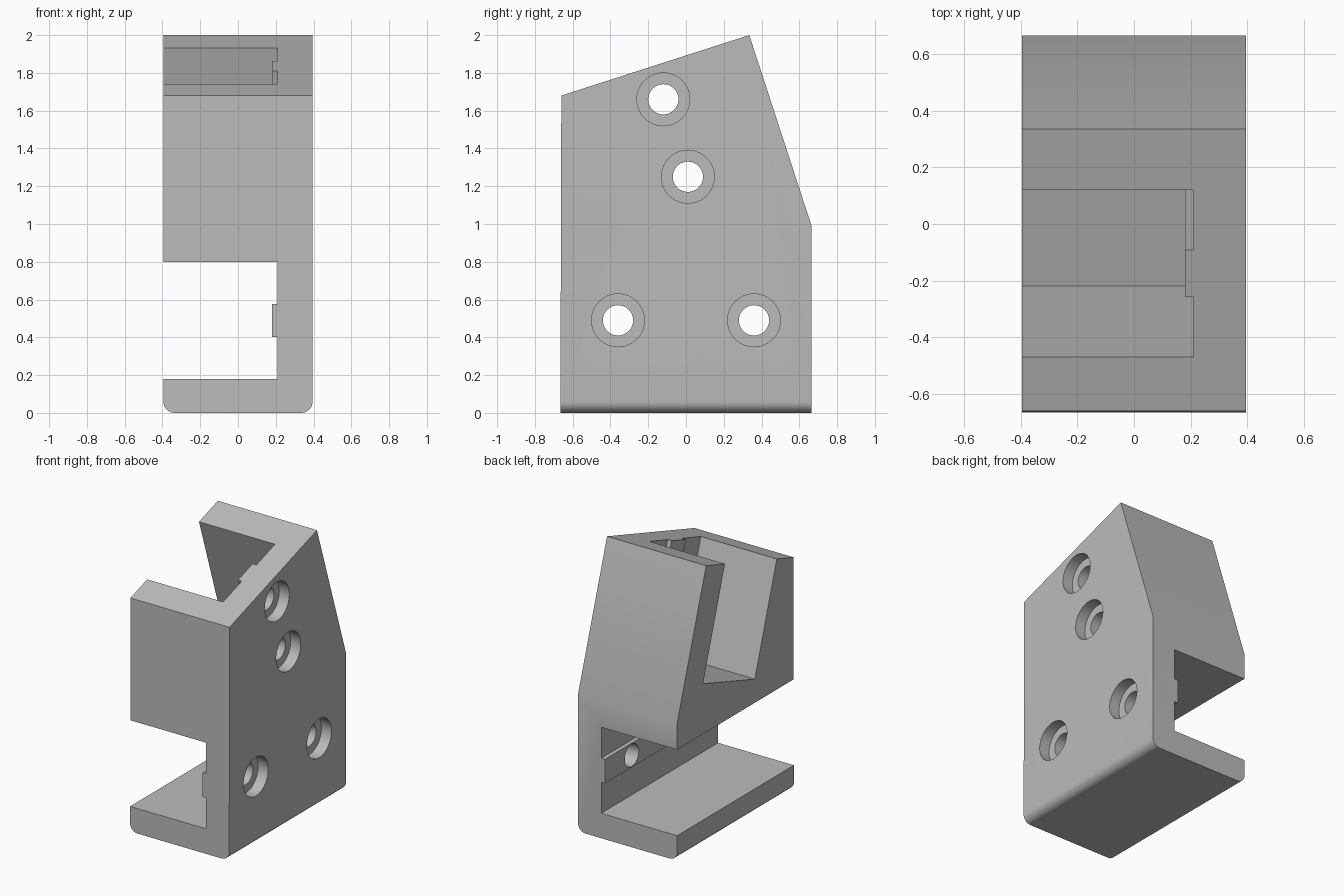
import bpy, bmesh, math
from mathutils import Vector

if "Cube" in bpy.data.objects:
    bpy.data.objects.remove(bpy.data.objects["Cube"])

HALF_W = 0.395
TILT = math.radians(18)


def prism(name, points, sweep):
    """Solid made by sweeping a closed planar outline along a vector."""
    bm = bmesh.new()
    face = bm.faces.new([bm.verts.new(p) for p in points])
    ext = bmesh.ops.extrude_face_region(bm, geom=[face])
    bmesh.ops.translate(bm, vec=sweep,
                        verts=[g for g in ext["geom"] if isinstance(g, bmesh.types.BMVert)])
    bmesh.ops.recalc_face_normals(bm, faces=bm.faces[:])
    mesh = bpy.data.meshes.new(name)
    bm.to_mesh(mesh)
    bm.free()
    obj = bpy.data.objects.new(name, mesh)
    bpy.context.collection.objects.link(obj)
    return obj


def cut(target, cutter):
    """Subtract the cutter from the target, then discard it."""
    cutter.hide_render = True
    mod = target.modifiers.new("cut", "BOOLEAN")
    mod.operation, mod.solver, mod.object = "DIFFERENCE", "EXACT", cutter
    bpy.context.view_layer.objects.active = target
    bpy.ops.object.modifier_apply(modifier=mod.name)
    bpy.data.objects.remove(cutter)


def channel(name, centre, across, along, length):
    """Slot open on the left, with a shallow rail left along its inner wall."""
    outline = [(-0.6, -0.31), (0.21, -0.31), (0.21, -0.087), (0.18, -0.087),
               (0.18, 0.087), (0.21, 0.087), (0.21, 0.31), (-0.6, 0.31)]
    pts = [centre + Vector((x, 0, 0)) + across * w for x, w in outline]
    return prism(name, pts, along * length)


def bore(name, y, z, radius, x0):
    n = 48
    pts = [(x0, y + radius * math.cos(2 * math.pi * i / n),
            z + radius * math.sin(2 * math.pi * i / n)) for i in range(n)]
    return prism(name, pts, (0.6 - x0, 0, 0))


# Block: five-sided side outline
side = [(-0.665, 0), (0.665, 0), (0.665, 0.99), (0.335, 2.0), (-0.66, 1.68)]
block = prism("bracket_body", [(-HALF_W, y, z) for y, z in side], (2 * HALF_W, 0, 0))

# Rounded long edges at the bottom
bm = bmesh.new()
bm.from_mesh(block.data)
edges = [e for e in bm.edges
         if all(v.co.z < 0.01 for v in e.verts)
         and abs(e.verts[0].co.x - e.verts[1].co.x) < 0.01]
bmesh.ops.bevel(bm, geom=edges, offset=0.06, segments=8, profile=0.5, affect="EDGES")
bm.to_mesh(block.data)
bm.free()

# Lower channel, running straight through front to back
cut(block, channel("lower_channel", Vector((0, -1, 0.49)),
                   Vector((0, 0, 1)), Vector((0, 1, 0)), 2))

# Upper channel, tilted, square to the sloping top
across = Vector((0, math.cos(TILT), math.sin(TILT)))
down = Vector((0, math.sin(TILT), -math.cos(TILT)))
cut(block, channel("upper_channel", Vector((0, -0.175, 1.837)) - down * 0.3,
                   across, down, 0.3 + 0.81))

# Screw holes with counterbores from the right
for y, z in [(-0.36, 0.49), (0.36, 0.49), (0.01, 1.25), (-0.12, 1.66)]:
    cut(block, bore("screw_hole", y, z, 0.08, 0.0))
    cut(block, bore("counterbore", y, z, 0.14, HALF_W - 0.08))

# Colour and shading
grey = bpy.data.materials.new("light grey")
grey.diffuse_color = (0.5, 0.5, 0.5, 1)
grey.use_nodes = True
grey.node_tree.nodes["Principled BSDF"].inputs["Base Color"].default_value = grey.diffuse_color
block.data.materials.clear()
block.data.materials.append(grey)
bpy.ops.object.select_all(action="DESELECT")
block.select_set(True)
bpy.context.view_layer.objects.active = block
bpy.ops.object.shade_smooth_by_angle(angle=math.radians(30))
